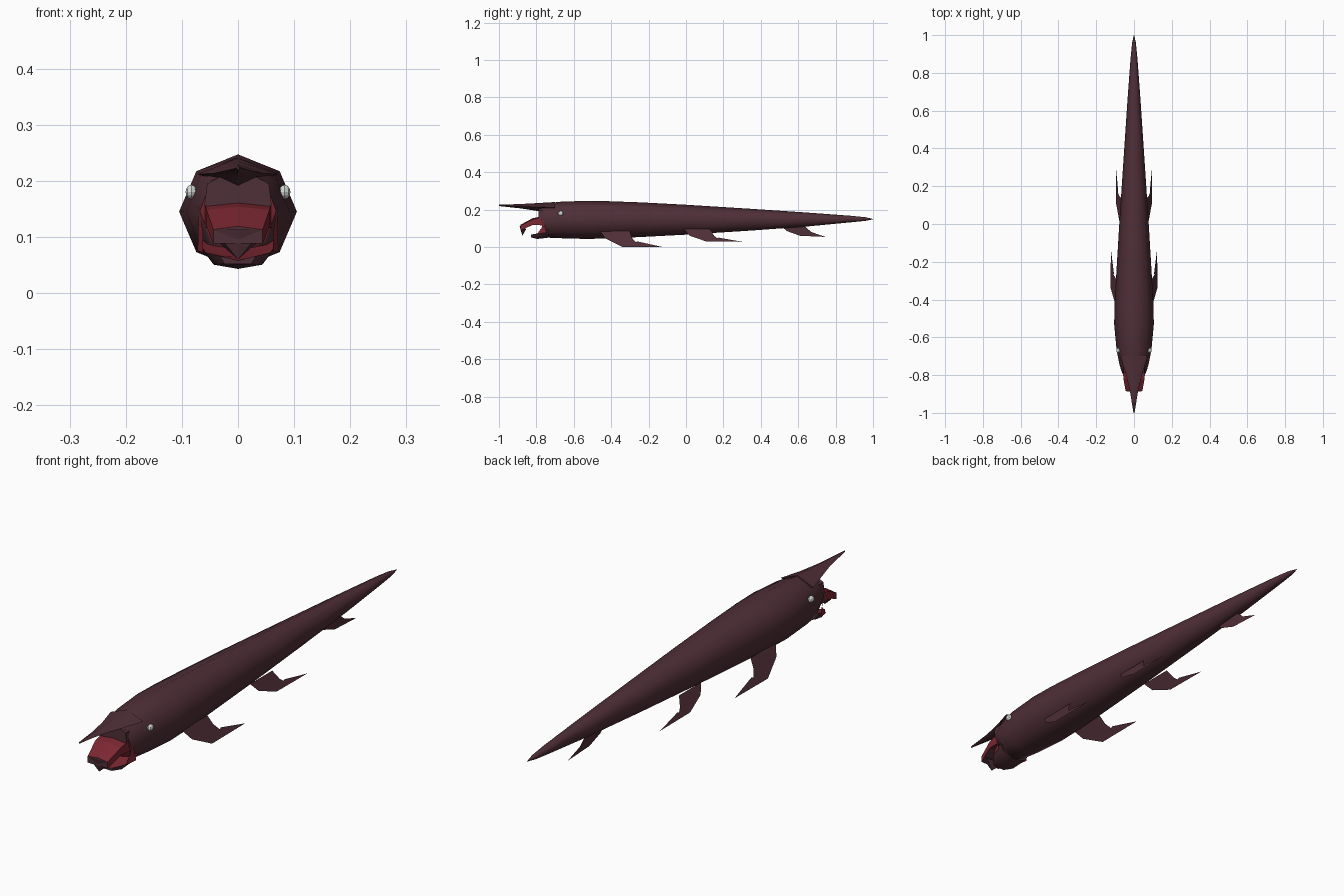
import bpy, bmesh, math

if "Cube" in bpy.data.objects:
    bpy.data.objects.remove(bpy.data.objects["Cube"])


def material(name, rgb):
    m = bpy.data.materials.new(name)
    m.diffuse_color = (*rgb, 1)
    m.use_nodes = True
    m.node_tree.nodes["Principled BSDF"].inputs["Base Color"].default_value = m.diffuse_color
    return m


SKIN = material("dark maroon skin", (0.078, 0.028, 0.038))
MOUTH = material("mouth red", (0.20, 0.020, 0.031))
EYE = material("pale eye", (0.68, 0.72, 0.70))


def add_mesh(name, verts, faces, mats, rule=None, smooth=None):
    me = bpy.data.meshes.new(name)
    me.from_pydata(verts, [], faces)
    for m in mats:
        me.materials.append(m)
    if len(faces) > 1:
        bm = bmesh.new()
        bm.from_mesh(me)
        bmesh.ops.recalc_face_normals(bm, faces=bm.faces)
        bm.to_mesh(me)
        bm.free()
    if rule:
        for p in me.polygons:
            p.material_index = rule(p)
    ob = bpy.data.objects.new(name, me)
    bpy.context.collection.objects.link(ob)
    if smooth:
        bpy.ops.object.select_all(action='DESELECT')
        ob.select_set(True)
        bpy.context.view_layer.objects.active = ob
        bpy.ops.object.shade_smooth_by_angle(angle=math.radians(smooth))
    return ob


def loft(name, rings, mats, rule=None, smooth=None):
    n = len(rings[0])
    verts = [v for r in rings for v in r]
    faces = [(i * n + j, i * n + (j + 1) % n, (i + 1) * n + (j + 1) % n, (i + 1) * n + j)
             for i in range(len(rings) - 1) for j in range(n)]
    faces += [tuple(range(n)), tuple(range((len(rings) - 1) * n, len(rings) * n))]
    return add_mesh(name, verts, faces, mats, rule, smooth)


# Body: eight-sided tapering sections (y, half width, bottom, top)
sections = [(-0.775, 0.068, 0.070, 0.222), (-0.74, 0.078, 0.050, 0.234),
            (-0.67, 0.092, 0.047, 0.242), (-0.53, 0.105, 0.043, 0.247),
            (-0.42, 0.103, 0.046, 0.245), (-0.25, 0.093, 0.053, 0.239),
            (0.0, 0.078, 0.066, 0.226), (0.35, 0.055, 0.088, 0.204),
            (0.65, 0.035, 0.110, 0.184), (0.88, 0.018, 0.132, 0.167),
            (0.96, 0.010, 0.140, 0.159), (1.0, 0.001, 0.148, 0.150)]
rings = []
for y, w, lo, hi in sections:
    ring = []
    for k in range(8):
        a = k * math.pi / 4
        lean = 0.02 * max(0, -math.sin(a)) if y < -0.76 else 0
        ring.append((w * math.cos(a), y + lean, (lo + hi) / 2 + (hi - lo) / 2 * math.sin(a)))
    rings.append(ring)
# The open front of the mouth is red below the brow
loft("body", rings, [SKIN, MOUTH],
     lambda p: 1 if p.center.y < -0.762 and p.normal.y < -0.8 else 0, 60)

# Brow plate closing the upper part of the face
loft("brow", [[(-0.06, y, 0.155), (0.06, y, 0.155), (0.055, y, 0.195),
               (0.0, y, 0.224), (-0.055, y, 0.195)] for y in (-0.76, -0.788)], [SKIN])

# Long flat blade snout (y, half width, side height, bottom, top)
snout = [(-0.70, 0.072, 0.212, 0.185, 0.2405), (-0.79, 0.045, 0.213, 0.192, 0.235),
         (-0.88, 0.022, 0.218, 0.206, 0.230), (-1.0, 0.003, 0.223, 0.219, 0.226)]
loft("snout", [[(w, y, s), (0, y, t), (-w, y, s), (0, y, b)] for y, w, s, b, t in snout],
     [SKIN], None, 60)

# Protruding upper jaw, red above with a dark hooked lip
jaw = [(-0.75, 0.060, 0.115, 0.162), (-0.82, 0.056, 0.118, 0.148), (-0.885, 0.044, 0.088, 0.113)]
loft("upper_jaw", [[(-w, y, b), (w, y, b), (w, y, t), (0, y, t + 0.006), (-w, y, t)]
                   for y, w, b, t in jaw],
     [SKIN, MOUTH], lambda p: 1 if p.normal.z > 0.3 or abs(p.normal.x) > 0.7 else 0)
add_mesh("jaw_hook", [(-0.044, -0.885, 0.113), (0.044, -0.885, 0.113), (0, -0.875, 0.06),
                      (-0.040, -0.855, 0.095), (0.040, -0.855, 0.095), (0, -0.89, 0.113)],
         [(0, 5, 2), (5, 1, 2), (0, 2, 3), (1, 4, 2), (2, 4, 3), (0, 3, 4, 1, 5)], [SKIN])

# Lower jaw scoop with red lining (y, half width, rim height, bottom)
low = [(-0.735, 0.073, 0.095, 0.050), (-0.795, 0.058, 0.072, 0.043), (-0.83, 0.032, 0.066, 0.052)]
loft("lower_jaw", [[(-w, y, r), (-w * 0.75, y, (r + b) / 2 - 0.007), (0, y, b),
                    (w * 0.75, y, (r + b) / 2 - 0.007), (w, y, r), (0, y, r - 0.008)]
                   for y, w, r, b in low],
     [SKIN, MOUTH], lambda p: 1 if p.normal.z > 0.5 else 0, 50)

for side, label in ((1, "right"), (-1, "left")):
    # Eyes
    bpy.ops.mesh.primitive_uv_sphere_add(segments=8, ring_count=6, radius=0.015,
                                         location=(side * 0.083, -0.67, 0.18))
    eye = bpy.context.object
    eye.name = "eye_" + label
    eye.scale = (0.7, 1, 0.85)
    eye.data.materials.append(EYE)

    # Lip corners at the sides of the mouth
    add_mesh("lip_corner_" + label,
             [(side * 0.070, -0.765, 0.155), (side * 0.072, -0.745, 0.075),
              (side * 0.062, -0.795, 0.072), (side * 0.062, -0.770, 0.105)],
             [(0, 1, 3), (1, 2, 3)], [MOUTH])

    # Thin swept paired fins, outlined in (y, z) and splayed outwards
    def paired_fin(name, outline, x0, z0, slope):
        add_mesh(name + "_" + label, [(side * (x0 + (z0 - z) * slope), y, z) for y, z in outline],
                 [tuple(range(3)) + (3,), (0, 3, 4, 5)], [SKIN])

    paired_fin("front_fin", [(-0.46, 0.085), (-0.43, 0.045), (-0.34, 0.0),
                             (-0.26, 0.016), (-0.29, 0.05), (-0.30, 0.085)], 0.075, 0.085, 0.57)
    add_mesh("front_fin_tip_" + label,
             [(side * (0.075 + (0.085 - z) * 0.57), y, z)
              for y, z in ((-0.34, 0.0), (-0.13, 0.001), (-0.26, 0.03))], [(0, 1, 2)], [SKIN])
    paired_fin("rear_fin", [(-0.01, 0.095), (0.02, 0.06), (0.11, 0.029),
                            (0.18, 0.036), (0.15, 0.06), (0.13, 0.095)], 0.06, 0.095, 0.53)
    add_mesh("rear_fin_tip_" + label,
             [(side * (0.06 + (0.095 - z) * 0.53), y, z)
              for y, z in ((0.11, 0.029), (0.30, 0.028), (0.175, 0.05))], [(0, 1, 2)], [SKIN])

# Single thin fin under the tail
add_mesh("tail_fin", [(0, y, z) for y, z in ((0.51, 0.11), (0.54, 0.085), (0.61, 0.06), (0.745, 0.054),
                                            (0.67, 0.08), (0.63, 0.115))],
         [(0, 1, 4, 5), (1, 2, 3, 4)], [SKIN])
